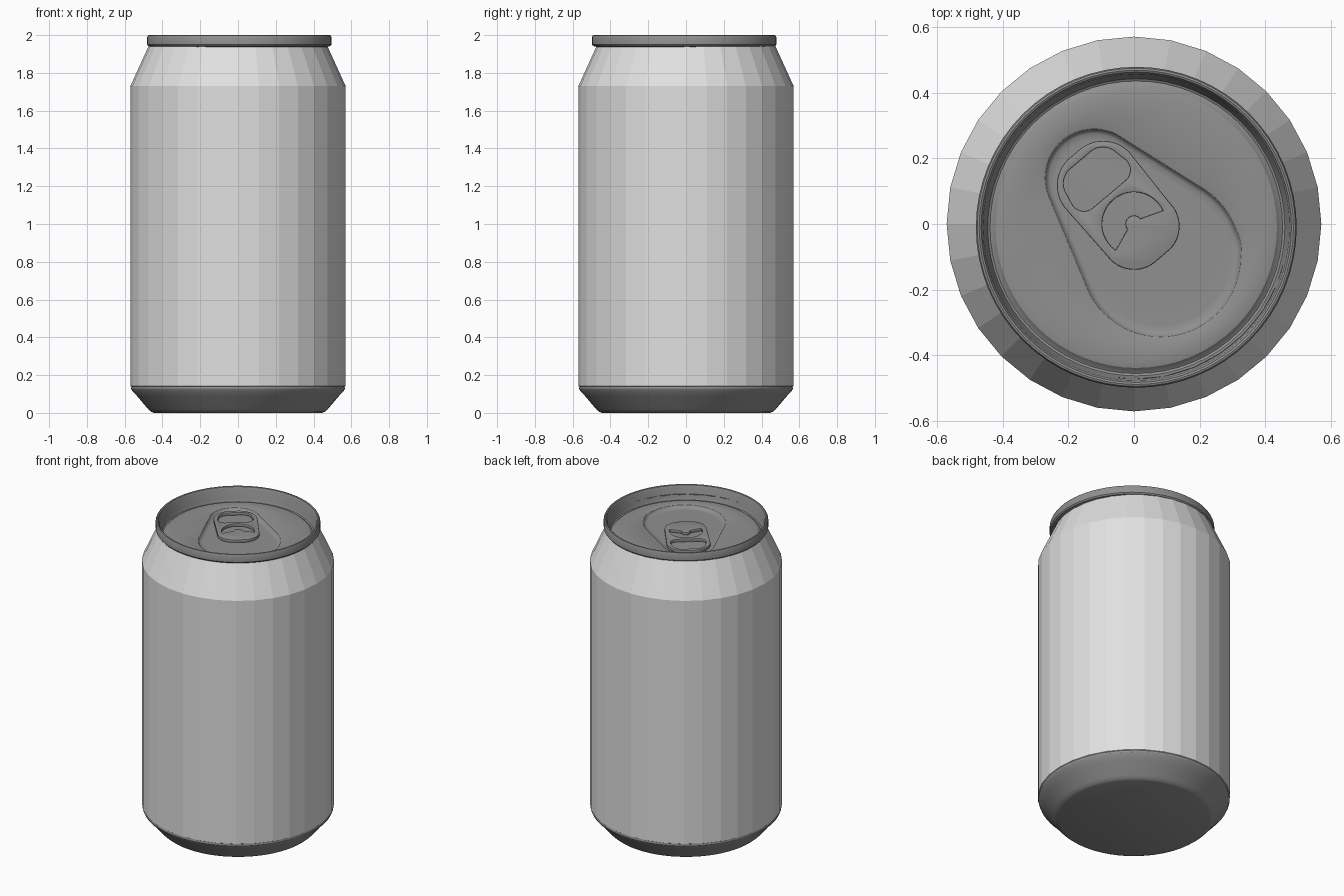
import bpy, bmesh, math
from mathutils import Vector

if "Cube" in bpy.data.objects:
    bpy.data.objects.remove(bpy.data.objects["Cube"])


def material(name, v):
    m = bpy.data.materials.new(name)
    m.diffuse_color = (v, v, v, 1)
    m.use_nodes = True
    m.node_tree.nodes["Principled BSDF"].inputs["Base Color"].default_value = m.diffuse_color
    return m


PAINT = material("light_grey_body", 0.75)
METAL = material("bare_metal", 0.28)

# local axis of the opening panel and pull tab (runs back-left to front-right)
AX = Vector((math.cos(math.radians(-50)), math.sin(math.radians(-50))))
AY = Vector((-AX.y, AX.x))


def hull(circles, n=64, grow=0.0):
    """Convex outline around circles (a, b, r), a and b along the panel axes."""
    pts = []
    for i in range(n):
        t = 2 * math.pi * i / n
        d = Vector((math.cos(t), math.sin(t)))
        opts = [(AX * a + AY * b, r + grow) for a, b, r in circles]
        c, r = max(opts, key=lambda o: o[0].dot(d) + o[1])
        pts.append(c + d * r)
    return pts


def ring(r, n=64, c=(0, 0)):
    return [Vector((c[0] + r * math.cos(2 * math.pi * i / n),
                    c[1] + r * math.sin(2 * math.pi * i / n))) for i in range(n)]


def finish(name, mesh, mat, smooth):
    mesh.materials.clear()
    mesh.materials.append(mat)
    for p in mesh.polygons:
        p.use_smooth = smooth
        p.material_index = 0
    if smooth:
        mesh.set_sharp_from_angle(angle=math.radians(30))
    ob = bpy.data.objects.new(name, mesh)
    bpy.context.collection.objects.link(ob)
    return ob


def stack(name, loops, mat, smooth=True, cap_first=False, cap_last=False):
    """Skin a list of (outline, z) loops."""
    bm = bmesh.new()
    rows = [[bm.verts.new((p.x, p.y, z)) for p in pts] for pts, z in loops]
    n = len(rows[0])
    for lo, hi in zip(rows, rows[1:]):
        for i in range(n):
            j = (i + 1) % n
            bm.faces.new((lo[i], lo[j], hi[j], hi[i]))
    if cap_first:
        bm.faces.new(rows[0][::-1])
    if cap_last:
        bm.faces.new(rows[-1])
    me = bpy.data.meshes.new(name)
    bm.to_mesh(me)
    bm.free()
    return finish(name, me, mat, smooth)


# painted body: straight wall and tapered shoulder
stack("can_body", [(ring(r, 32), z) for r, z in
                   [(0.562, 0.137), (0.57, 0.142), (0.57, 1.73), (0.472, 1.945)]],
      PAINT, smooth=False)

# metal base
stack("can_base", [(ring(r), z) for r, z in
                   [(0.445, 0.0), (0.46, 0.006), (0.476, 0.02), (0.535, 0.09),
                    (0.56, 0.115), (0.566, 0.128), (0.564, 0.142)]],
      METAL, cap_first=True)

# lid: rolled rim, groove, flat top and sunken teardrop panel
C = (0.007, -0.01)
loops = [(ring(r, 64, C), z) for r, z in
         [(0.466, 1.938), (0.482, 1.942), (0.488, 1.95), (0.488, 1.99),
          (0.484, 1.998), (0.478, 2.0), (0.472, 1.997), (0.466, 1.985),
          (0.459, 1.925), (0.452, 1.908), (0.445, 1.904), (0.438, 1.908),
          (0.428, 1.918), (0.41, 1.922)]]
PANEL = [(-0.185, -0.003, 0.155), (0.128, -0.002, 0.25),
         (0.19, 0.105, 0.13), (0.19, -0.105, 0.13)]
loops += [(hull(PANEL, 64, g), z) for g, z in
          [(0.0, 1.922), (-0.006, 1.919), (-0.012, 1.908), (-0.02, 1.903),
           (-0.04, 1.902), (-0.12, 1.904)]]
stack("lid", loops, METAL, cap_last=True)

# pull tab: rounded plate with a finger hole and a half-ring slot round the rivet
tab = hull([(-0.17, 0.02, 0.11), (-0.17, -0.02, 0.11),
            (0.03, 0.025, 0.1), (0.03, -0.025, 0.1), (-0.02, 0, 0.125)])
finger = hull([(-0.195, 0.04, 0.058), (-0.195, -0.04, 0.058),
               (-0.16, 0.064, 0.042), (-0.16, -0.064, 0.042)], 40)


def arc(r, a0, a1, n):
    out = []
    for i in range(n + 1):
        t = math.radians(a0 + (a1 - a0) * i / n)
        out.append(AX * (r * math.cos(t)) + AY * (r * math.sin(t)))
    return out


slot = arc(0.097, 75, 285, 24) + arc(0.026, 270, 90, 12)

cu = bpy.data.curves.new("tab_outline", "CURVE")
cu.dimensions = "2D"
cu.fill_mode = "BOTH"
cu.extrude = 0.006
cu.bevel_depth = 0.004
cu.bevel_resolution = 1
cu.offset = -0.004
for pts in (tab, finger, slot):
    sp = cu.splines.new("POLY")
    sp.points.add(len(pts) - 1)
    for q, p in zip(sp.points, pts):
        q.co = (p.x, p.y, 0, 1)
    sp.use_cyclic_u = True
helper = bpy.data.objects.new("tab_outline", cu)
bpy.context.collection.objects.link(helper)
deps = bpy.context.evaluated_depsgraph_get()
mesh = bpy.data.meshes.new_from_object(helper.evaluated_get(deps))
bpy.data.objects.remove(helper)
bm = bmesh.new()
bm.from_mesh(mesh)
bmesh.ops.remove_doubles(bm, verts=bm.verts, dist=0.0002)
bmesh.ops.recalc_face_normals(bm, faces=bm.faces)
bm.to_mesh(mesh)
bm.free()
finish("pull_tab", mesh, METAL, True).location.z = 1.915
